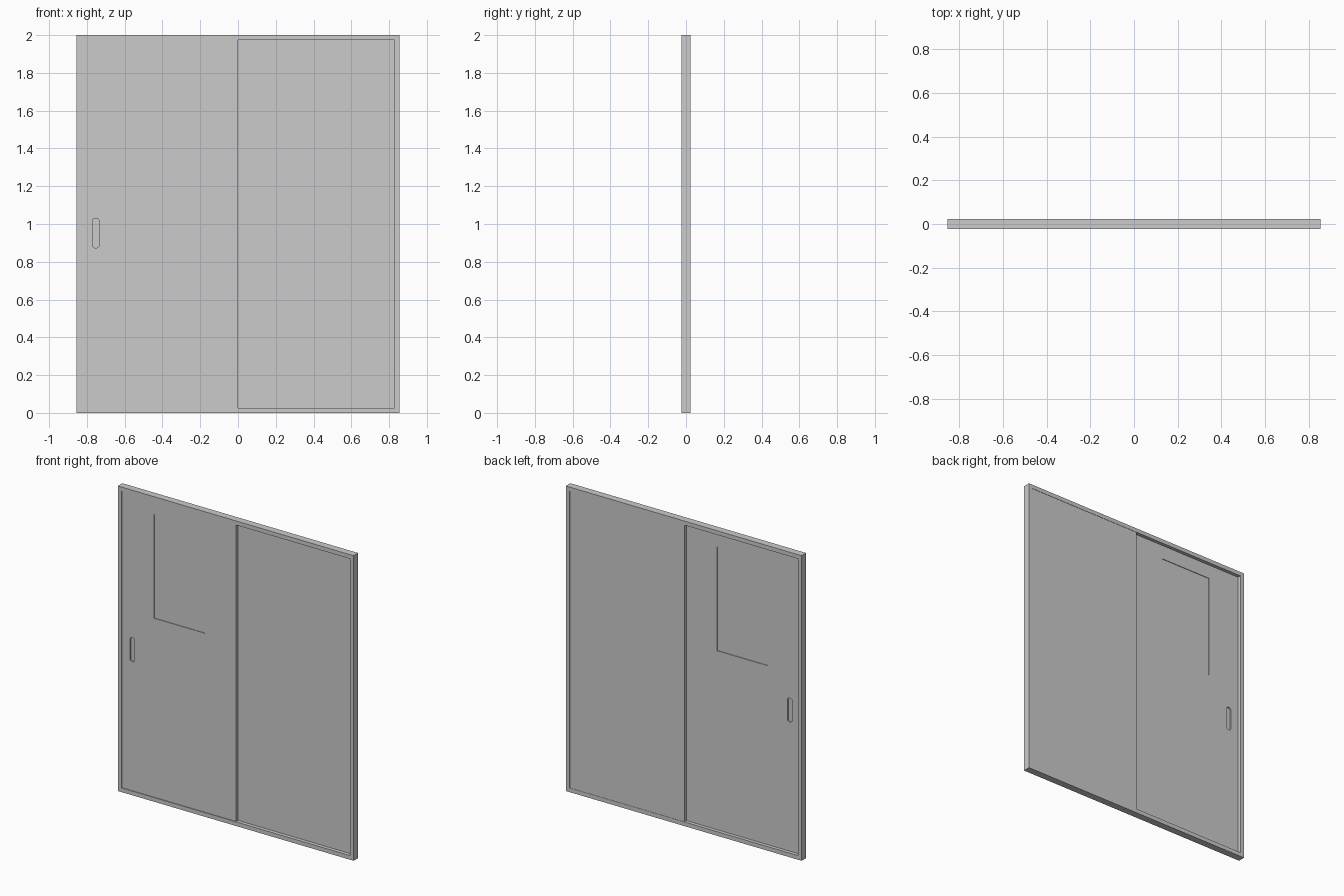
import bpy, bmesh, math

if "Cube" in bpy.data.objects:
    bpy.data.objects.remove(bpy.data.objects["Cube"])

W, H, D = 0.855, 2.0, 0.0235     # half width, height, half depth
F = 0.027                        # frame bar width


def box(name, x0, x1, y0, y1, z0, z1):
    bm = bmesh.new()
    bmesh.ops.create_cube(bm, size=1)
    for v in bm.verts:
        v.co = (x1 if v.co.x > 0 else x0,
                y1 if v.co.y > 0 else y0,
                z1 if v.co.z > 0 else z0)
    return finish(bm, name)


def slot(name, cx, cz, w, h, r, y0, y1):
    """Rounded upright rectangle extruded along y."""
    pts = []
    for i, (sx, sz) in enumerate([(1, 1), (-1, 1), (-1, -1), (1, -1)]):
        for k in range(7):
            a = math.pi / 2 * (i + k / 6)
            pts.append((cx + sx * (w / 2 - r) + r * math.cos(a),
                        cz + sz * (h / 2 - r) + r * math.sin(a)))
    bm = bmesh.new()
    face = bm.faces.new([bm.verts.new((x, y0, z)) for x, z in pts])
    ext = bmesh.ops.extrude_face_region(bm, geom=[face])
    for g in ext["geom"]:
        if isinstance(g, bmesh.types.BMVert):
            g.co.y = y1
    bmesh.ops.recalc_face_normals(bm, faces=bm.faces[:])
    return finish(bm, name)


def finish(bm, name):
    mesh = bpy.data.meshes.new(name)
    bm.to_mesh(mesh)
    bm.free()
    ob = bpy.data.objects.new(name, mesh)
    bpy.context.collection.objects.link(ob)
    return ob


def cut(ob, *cutters):
    for c in cutters:
        m = ob.modifiers.new("cut", "BOOLEAN")
        m.operation, m.solver, m.object = "DIFFERENCE", "EXACT", c
        c.hide_render = True
        c.hide_set(True)


# Outer frame with one rectangular opening
frame = box("frame", -W, W, -D, D, 0, H)
cut(frame, box("opening_cutter", -W + F, W - F, -0.1, 0.1, F, H - F))

# Sliding door in the front track, fixed panel in the back track
x_in, z0, z1 = W - F, F, H - F
door_y0, door_y1 = -0.0185, 0.0005
door = box("sliding_door", -x_in, 0.0, door_y0, door_y1, z0, z1)
box("fixed_panel", -0.003, x_in, door_y1, D - 0.002, z0, z1)

# Window opening with a slightly sunken pane
win = (-0.595, -0.225)
wz = (1.20, 1.88)
cut(door, box("window_cutter", *win, -0.1, 0.1, *wz))
box("window_pane", *win, door_y0 + 0.004, door_y1 - 0.004, *wz)

# Finger pulls sunk into both faces of the door
pull = (-0.753, 0.952, 0.033, 0.156, 0.012)
cut(door,
    slot("front_pull_cutter", *pull, -0.1, door_y0 + 0.008),
    slot("back_pull_cutter", *pull, door_y1 - 0.008, 0.1))
